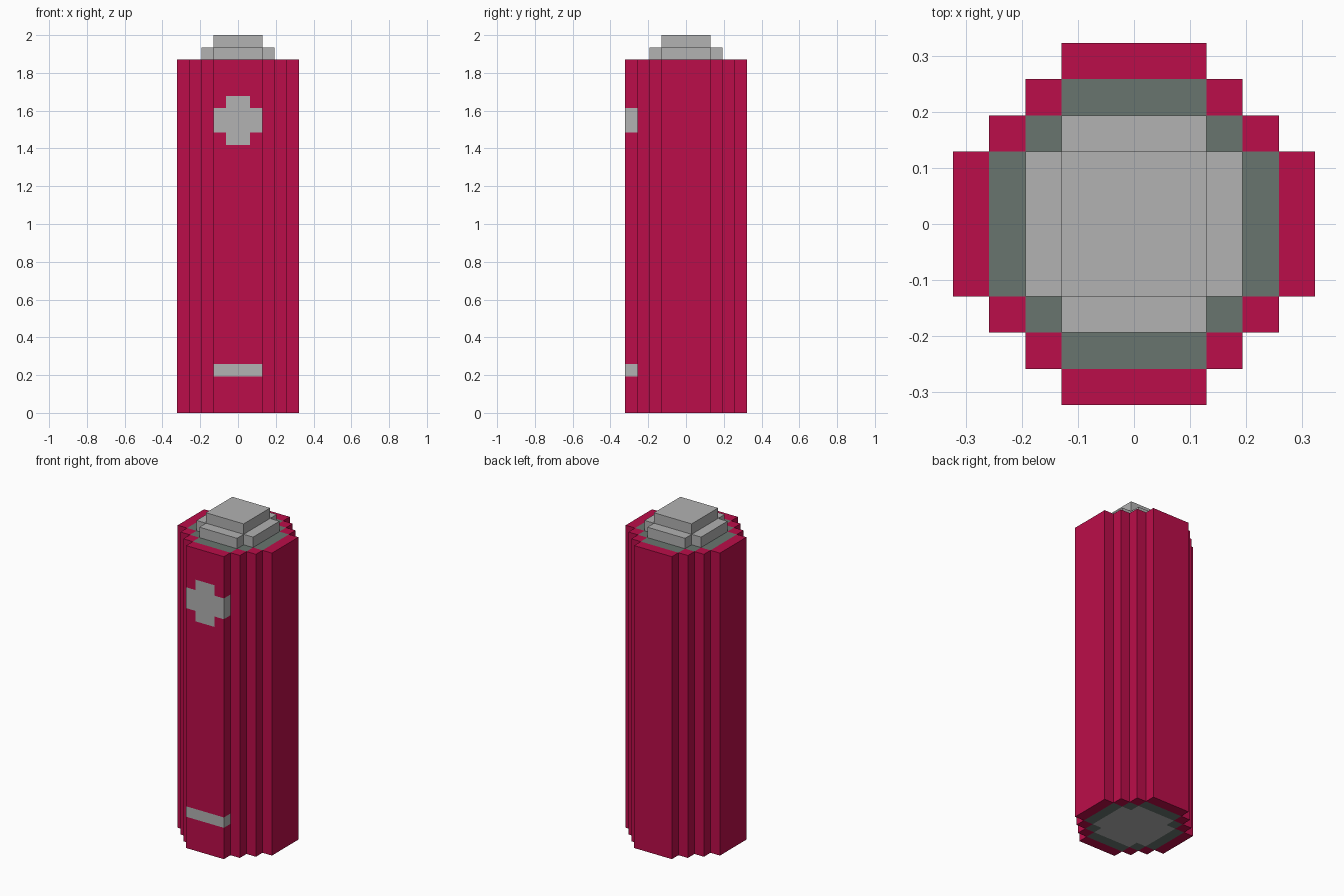
import bpy
import bmesh

if "Cube" in bpy.data.objects:
    bpy.data.objects.remove(bpy.data.objects["Cube"])

U = 2 / 31          # one block unit; the battery is 31 units tall, 10 wide


def material(name, rgb):
    m = bpy.data.materials.new(name)
    m.diffuse_color = (*rgb, 1)
    m.use_nodes = True
    m.node_tree.nodes["Principled BSDF"].inputs["Base Color"].default_value = m.diffuse_color
    return m


RED, GREY, DARK = 0, 1, 2
MATERIALS = [
    material("crimson casing", (0.497, 0.004, 0.067)),
    material("light metal", (0.445, 0.445, 0.445)),
    material("dark grey green", (0.141, 0.178, 0.159)),
]


def inside(x, y, n):
    """True if a plan position lies within the stepped circle of radius n."""
    a, b = int(abs(x)), int(abs(y))
    return max(a, b) < n and a + b <= n


def stepped_column(name, n, z0, z1, rule, cuts=()):
    """Extrude a stepped circle from z0 to z1, coloured per face by rule."""
    bm = bmesh.new()
    bmesh.ops.create_grid(bm, x_segments=2 * n, y_segments=2 * n, size=n)
    outside = [f for f in bm.faces
               if not inside(*f.calc_center_median().xy, n)]
    bmesh.ops.delete(bm, geom=outside, context='FACES')
    bmesh.ops.translate(bm, vec=(0, 0, z0), verts=bm.verts[:])

    # extrude a copy upward, keeping the bottom
    ext = bmesh.ops.extrude_face_region(bm, geom=bm.faces[:],
                                        use_keep_orig=True)
    top = [g for g in ext["geom"] if isinstance(g, bmesh.types.BMVert)]
    bmesh.ops.translate(bm, vec=(0, 0, z1 - z0), verts=top)

    # cut the walls at colour borders
    for z in cuts:
        bmesh.ops.bisect_plane(bm, geom=bm.verts[:] + bm.edges[:] + bm.faces[:],
                               plane_co=(0, 0, z), plane_no=(0, 0, 1))
    bmesh.ops.recalc_face_normals(bm, faces=bm.faces[:])
    bm.normal_update()
    for f in bm.faces:
        f.material_index = rule(f.calc_center_median(), f.normal)
    bmesh.ops.scale(bm, vec=(U, U, U), verts=bm.verts[:])

    mesh = bpy.data.meshes.new(name)
    bm.to_mesh(mesh)
    bm.free()
    for m in MATERIALS:
        mesh.materials.append(m)
    ob = bpy.data.objects.new(name, mesh)
    bpy.context.collection.objects.link(ob)
    return ob


def casing_colour(c, normal):
    # ends: metal centre, dark ring, red rim
    if abs(normal.z) > 0.5:
        if inside(c.x, c.y, 3):
            return GREY
        return DARK if inside(c.x, c.y, 4) else RED
    # front rib: plus mark near the top, minus mark near the bottom
    if c.y < -4 and abs(c.x) < 2.1:
        wide = 23 < c.z < 25 or 3 < c.z < 4
        upright = 22 < c.z < 26 and abs(c.x) < 1
        if wide or upright:
            return GREY
    return RED


def metal(c, normal):
    return GREY


# casing with painted marks, then the two-step terminal
stepped_column("casing", 5, 0, 29, casing_colour, (3, 4, 22, 23, 25, 26))
stepped_column("terminal_base", 3, 29, 30, metal)
stepped_column("terminal_tip", 2, 30, 31, metal)
